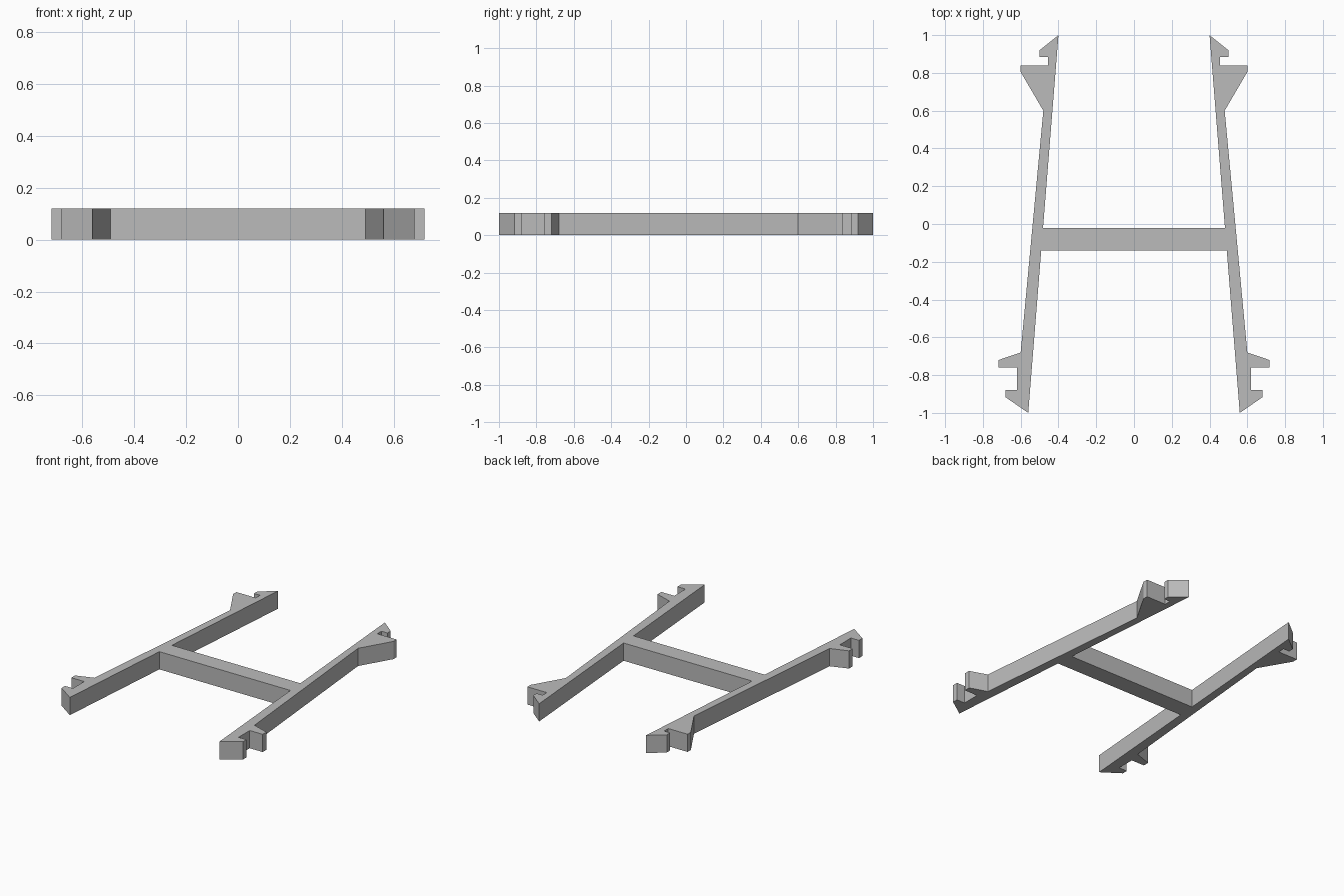
import bpy
import bmesh

cube = bpy.data.objects.get("Cube")
if cube:
    bpy.data.objects.remove(cube, do_unlink=True)

HEIGHT = 0.12

grey = bpy.data.materials.new("plain grey")
grey.use_nodes = True
colour = (0.5, 0.5, 0.5, 1.0)
grey.diffuse_color = colour
grey.node_tree.nodes["Principled BSDF"].inputs["Base Color"].default_value = colour


def inner_edge(y):
    """Point on the straight inner side of the left rail."""
    return (0.48 - 0.08 * y, y)


# Left half of the outline, from the rear of the crossbar round to its front
back_hook = [(0.50, 0.92), (0.50, 0.885), (0.455, 0.885), (0.455, 0.84)]
back_stop = [(0.60, 0.84), (0.60, 0.805), (0.48, 0.60)]
front_stop = [(0.60, -0.68), (0.717, -0.72), (0.717, -0.76), (0.62, -0.76)]
front_hook = [(0.62, -0.88), (0.68, -0.88), (0.68, -0.917)]
half = ([inner_edge(-0.02), inner_edge(1)] + back_hook + back_stop
        + front_stop + front_hook + [inner_edge(-1), inner_edge(-0.14)])

# Mirror to the full outline of both rails and the crossbar
outline = half + [(-x, y) for x, y in reversed(half)]

# Extrude the outline into one solid frame
bm = bmesh.new()
base = bm.faces.new([bm.verts.new((x, y, 0)) for x, y in outline])
top = bmesh.ops.extrude_face_region(bm, geom=[base], use_keep_orig=True)
raised = [v for v in top["geom"] if isinstance(v, bmesh.types.BMVert)]
bmesh.ops.translate(bm, verts=raised, vec=(0, 0, HEIGHT))
bmesh.ops.recalc_face_normals(bm, faces=bm.faces)

mesh = bpy.data.meshes.new("clip_frame")
bm.to_mesh(mesh)
bm.free()
mesh.materials.append(grey)
frame = bpy.data.objects.new("clip_frame", mesh)
bpy.context.collection.objects.link(frame)
